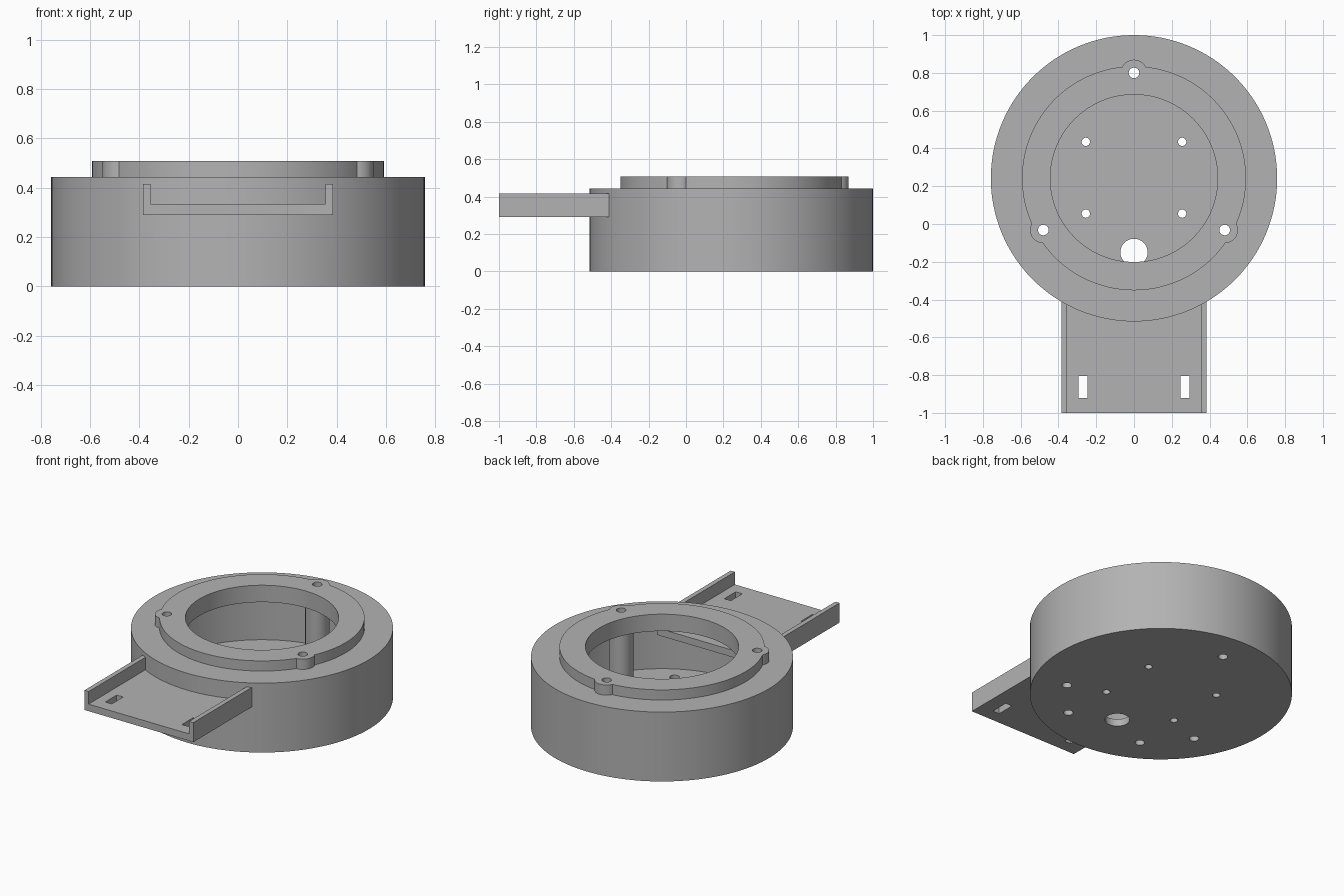
import bpy, bmesh, math
from mathutils import Matrix

if "Cube" in bpy.data.objects:
    bpy.data.objects.remove(bpy.data.objects["Cube"], do_unlink=True)

CY = 0.242                      # centre of the round housing
FLOOR, SHELF, TOP = 0.045, 0.443, 0.508
SCREWS = [(0, 0.80), (0.48, -0.032), (-0.48, -0.032)]

grey = bpy.data.materials.new("plain_grey")
grey.use_nodes = True
grey.diffuse_color = (0.45, 0.45, 0.45, 1)
grey.node_tree.nodes["Principled BSDF"].inputs["Base Color"].default_value = (0.45, 0.45, 0.45, 1)


def finish(name, bm):
    mesh = bpy.data.meshes.new(name)
    bmesh.ops.recalc_face_normals(bm, faces=bm.faces)
    bm.to_mesh(mesh)
    bm.free()
    mesh.materials.append(grey)
    obj = bpy.data.objects.new(name, mesh)
    bpy.context.collection.objects.link(obj)
    return obj


def cylinder(name, x, y, r, z0, z1, sides=32):
    bm = bmesh.new()
    bmesh.ops.create_cone(bm, cap_ends=True, segments=sides, radius1=r, radius2=r,
                          depth=z1 - z0, matrix=Matrix.Translation((x, y, (z0 + z1) / 2)))
    return finish(name, bm)


def box(name, x0, x1, y0, y1, z0, z1):
    bm = bmesh.new()
    place = Matrix.Translation(((x0 + x1) / 2, (y0 + y1) / 2, (z0 + z1) / 2))
    bmesh.ops.create_cube(bm, size=1, matrix=place @ Matrix.Diagonal((x1 - x0, y1 - y0, z1 - z0, 1)))
    return finish(name, bm)


def combine(target, tool, operation):
    mod = target.modifiers.new("combine", "BOOLEAN")
    mod.operation, mod.solver, mod.object = operation, "EXACT", tool
    bpy.ops.object.select_all(action="DESELECT")
    bpy.context.view_layer.objects.active = target
    target.select_set(True)
    bpy.ops.object.modifier_apply(modifier=mod.name)
    bpy.data.objects.remove(tool, do_unlink=True)


# Round housing with raised rim and hollow inside
housing = cylinder("housing", 0, CY, 0.758, 0, SHELF, 128)
combine(housing, cylinder("rim", 0, CY, 0.593, 0.2, TOP, 128), "UNION")
combine(housing, cylinder("cavity", 0, CY, 0.69, FLOOR, 0.40, 128), "DIFFERENCE")
combine(housing, cylinder("opening", 0, CY, 0.443, 0.3, 0.6, 128), "DIFFERENCE")

# Screw columns running from the floor up to the rim lugs
for x, y in SCREWS:
    combine(housing, cylinder("column", x, y, 0.07, 0.02, TOP), "UNION")

# Tray: a channel section run through the front wall
half = [(0.385, 0.29), (0.385, 0.415), (0.355, 0.415), (0.355, 0.335)]
section = half + [(-x, z) for x, z in reversed(half)]
bm = bmesh.new()
face = bm.faces.new([bm.verts.new((x, -1, z)) for x, z in section])
run = bmesh.ops.extrude_face_region(bm, geom=[face])
bmesh.ops.translate(bm, vec=(0, 0.745, 0),
                    verts=[v for v in run["geom"] if isinstance(v, bmesh.types.BMVert)])
combine(housing, finish("tray", bm), "UNION")

# Tray slots
for side in (-1, 1):
    combine(housing, box("slot", side * 0.27 - 0.023, side * 0.27 + 0.023,
                         -0.92, -0.805, 0.2, 0.5), "DIFFERENCE")

# Screw holes, floor holes and cable hole
holes = [(x, y, 0.028, 0.7) for x, y in SCREWS]
holes += [(s * 0.255, y, 0.022, 0.2) for s in (-1, 1) for y in (0.435, 0.055)]
holes += [(s * 0.27, -0.27, 0.028, 0.2) for s in (-1, 1)]
holes.append((0, -0.15, 0.072, 0.2))
for x, y, r, top in holes:
    combine(housing, cylinder("hole", x, y, r, -0.1, top), "DIFFERENCE")

# Smooth round walls, keep hard edges
housing.name = "housing_with_tray"
bpy.ops.object.select_all(action="DESELECT")
housing.select_set(True)
bpy.context.view_layer.objects.active = housing
bpy.ops.object.shade_smooth_by_angle(angle=math.radians(30))
